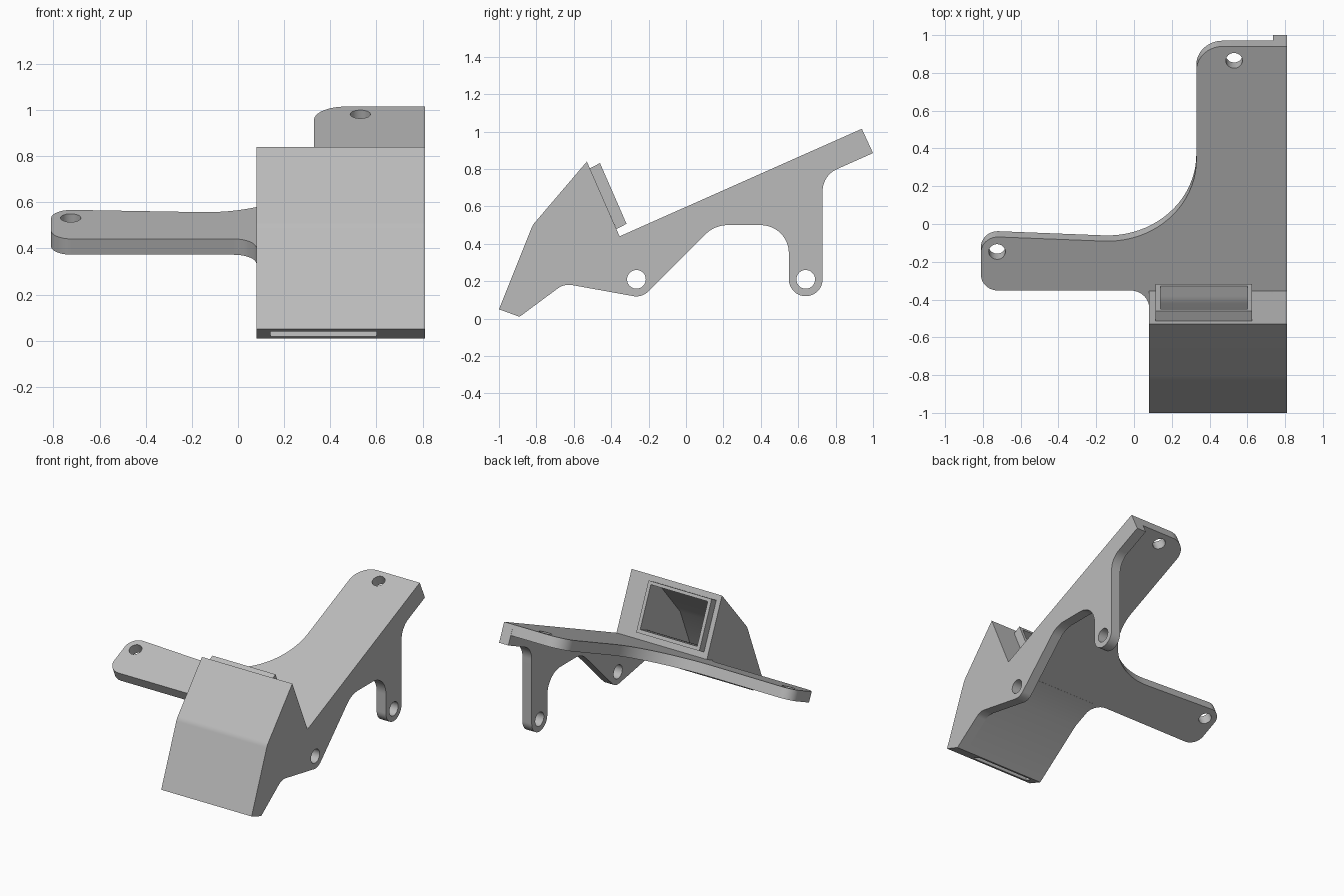
import bpy, bmesh, math
from mathutils import Vector

cube = bpy.data.objects.get("Cube")
if cube:
    bpy.data.objects.remove(cube, do_unlink=True)

grey = bpy.data.materials.new("plain grey")
grey.use_nodes = True
grey.diffuse_color = (0.5, 0.5, 0.5, 1)
grey.node_tree.nodes["Principled BSDF"].inputs["Base Color"].default_value = (0.5, 0.5, 0.5, 1)

# Frame of the sloping deck
X = Vector((1, 0, 0))
Y = Vector((0, 1, 0))
Z = Vector((0, 0, 1))
CREASE = Vector((0, -0.355, 0.44))
SLOPE = Vector((0, 0.94 + 0.355, 1.015 - 0.44)).normalized()
NORMAL = X.cross(SLOPE)
THICK = 0.075
LEFT, RIM, INNER = 0.81, 0.735, 0.08


def rounded(corners, steps=12):
    """Replace each (a, b, radius) corner with an arc."""
    out = []
    for i, c in enumerate(corners):
        p = Vector(c[:2])
        r = c[2] if len(c) > 2 else 0
        if not r:
            out.append(p)
            continue
        d1 = (Vector(corners[i - 1][:2]) - p).normalized()
        d2 = (Vector(corners[(i + 1) % len(corners)][:2]) - p).normalized()
        half = d1.angle(d2) / 2
        centre = p + (d1 + d2).normalized() * r / math.sin(half)
        start = p + d1 * r / math.tan(half) - centre
        end = p + d2 * r / math.tan(half) - centre
        sweep = start.angle(end)
        for k in range(steps + 1):
            t = k / steps
            out.append(centre + (start * math.sin((1 - t) * sweep) + end * math.sin(t * sweep)) / math.sin(sweep))
    return out


def prism(name, points, origin, a, b, depth):
    """Extrude a flat outline lying on axes a and b."""
    bm = bmesh.new()
    face = bm.faces.new([bm.verts.new(origin + a * p[0] + b * p[1]) for p in points])
    grown = bmesh.ops.extrude_face_region(bm, geom=[face])["geom"]
    bmesh.ops.translate(bm, vec=depth, verts=[g for g in grown if isinstance(g, bmesh.types.BMVert)])
    bmesh.ops.recalc_face_normals(bm, faces=bm.faces)
    mesh = bpy.data.meshes.new(name)
    bm.to_mesh(mesh)
    bm.free()
    mesh.materials.append(grey)
    obj = bpy.data.objects.new(name, mesh)
    bpy.context.collection.objects.link(obj)
    return obj


def side_prism(name, points, x0, x1):
    return prism(name, points, X * x0, Y, Z, X * (x1 - x0))


def circle(a, b, r, n=32):
    return [(a + r * math.cos(k * math.tau / n), b + r * math.sin(k * math.tau / n)) for k in range(n)]


def cut(obj, cutter):
    mod = obj.modifiers.new("cut", "BOOLEAN")
    mod.operation = "DIFFERENCE"
    mod.solver = "EXACT"
    mod.object = cutter
    bpy.context.view_layer.objects.active = obj
    bpy.ops.object.modifier_apply(modifier=mod.name)


def discard(cutter):
    bpy.data.objects.remove(cutter, do_unlink=True)


# Side plate with its two pivot lugs
side_plate = side_prism("side_plate", rounded([
    (-1, 0.05), (-0.89, 0.01), (-0.651, 0.187, 0.1), (-0.235, 0.112, 0.09),
    (0.153, 0.5, 0.17), (0.55, 0.5, 0.15), (0.55, 0.12, 0.0899), (0.73, 0.12, 0.0899),
    (0.73, 0.765, 0.13), (1, 0.885), (0.94, 1.015), (-0.355, 0.44),
    (-0.53, 0.84), (-0.82, 0.5, 0.1)]), RIM, LEFT)
for y in (-0.265, 0.64):
    drill = side_prism("pivot_cutter", circle(y, 0.21, 0.05), RIM - 0.1, LEFT + 0.1)
    cut(side_plate, drill)
    discard(drill)


# Sloping deck with a long tongue and a side arm
def along(y):
    return (y - CREASE.y) / SLOPE.y


deck_outline = [
    (RIM, 0.94), (0.33, 0.94, 0.14), (0.33, -0.11, 0.47), (-0.81, -0.065, 0.09),
    (-0.81, -0.352, 0.09), (INNER, -0.352, 0.1), (INNER, -0.46), (RIM, -0.46)]
deck = prism("deck_plate", rounded([(c[0], along(c[1]), *c[2:]) for c in deck_outline], 20),
             CREASE, X, SLOPE, NORMAL * -THICK)
for x, y in ((0.53, 0.865), (-0.725, -0.147)):
    drill = prism("screw_cutter", circle(x, along(y), 0.044), CREASE + NORMAL * 0.1, X, SLOPE, NORMAL * -0.3)
    cut(deck, drill)
    discard(drill)

# Air duct body
duct = side_prism("duct_body", rounded([
    (-1, 0.05), (-0.89, 0.01), (-0.52, 0.284), (-0.325, 0.37),
    (-0.355, 0.44), (-0.53, 0.84), (-0.82, 0.5, 0.1)]), INNER, RIM)

# Raised collar around the inlet
collar = side_prism("inlet_collar", [
    (-0.514, 0.803), (-0.46, 0.832), (-0.318, 0.507), (-0.372, 0.479)], 0.115, 0.625)

# Hollow passage from inlet to slot outlet
passage = side_prism("passage_cutter", [
    (-0.359, 0.852), (-0.555, 0.765), (-0.79, 0.485), (-0.9725, 0.04), (-0.989, 0),
    (-0.93, -0.02), (-0.915, 0.02), (-0.6, 0.27), (-0.42, 0.49), (-0.238, 0.571)], 0.14, 0.6)
cut(duct, passage)
cut(collar, passage)
discard(passage)

# Smooth the rounded edges only
for obj in (side_plate, deck, duct, collar):
    bpy.ops.object.select_all(action="DESELECT")
    obj.select_set(True)
    bpy.context.view_layer.objects.active = obj
    bpy.ops.object.shade_smooth_by_angle(angle=math.radians(30))
